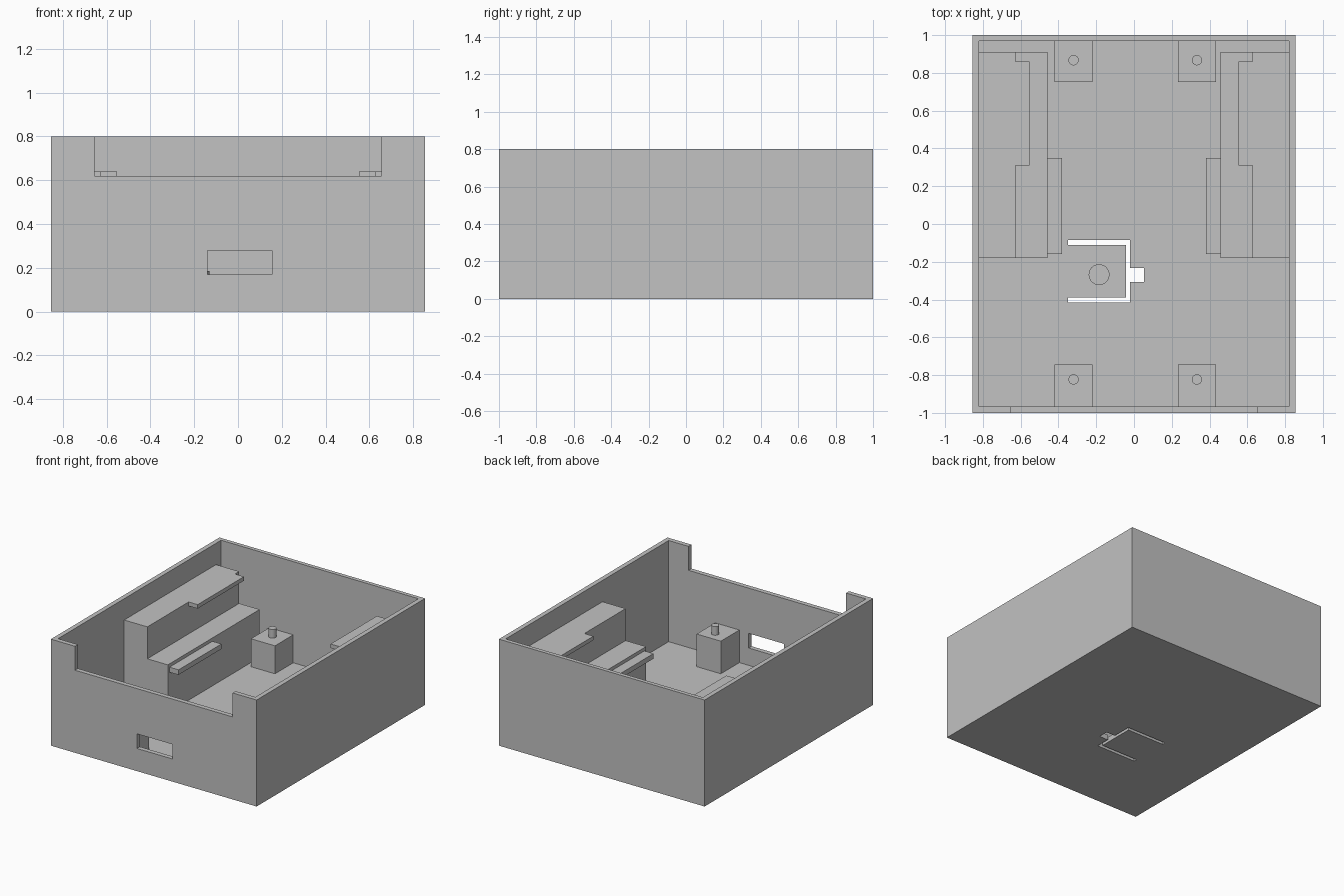
import bpy
import bmesh
from mathutils import Matrix

cube = bpy.data.objects.get("Cube")
if cube:
    bpy.data.objects.remove(cube, do_unlink=True)

# Single plastic colour
GREY = (0.54, 0.54, 0.54, 1.0)
plastic = bpy.data.materials.new("grey_plastic")
plastic.use_nodes = True
plastic.diffuse_color = GREY
plastic.node_tree.nodes["Principled BSDF"].inputs["Base Color"].default_value = GREY


def finish(name, bm):
    mesh = bpy.data.meshes.new(name)
    bm.to_mesh(mesh)
    bm.free()
    mesh.materials.append(plastic)
    obj = bpy.data.objects.new(name, mesh)
    bpy.context.collection.objects.link(obj)
    return obj


def box(name, xs, ys, zs):
    """Axis-aligned block from its (low, high) extents."""
    bm = bmesh.new()
    bmesh.ops.create_cube(bm, size=1)
    spans = (xs, ys, zs)
    size = Matrix.Diagonal([hi - lo for lo, hi in spans] + [1])
    centre = Matrix.Translation([(lo + hi) / 2 for lo, hi in spans])
    bmesh.ops.transform(bm, matrix=centre @ size, verts=bm.verts)
    return finish(name, bm)


def pin(name, x, y, radius, bottom, top):
    """Upright round pin, smooth round its side."""
    bm = bmesh.new()
    bmesh.ops.create_cone(bm, cap_ends=True, segments=32, radius1=radius, radius2=radius,
                          depth=top - bottom,
                          matrix=Matrix.Translation((x, y, (bottom + top) / 2)))
    for face in bm.faces:
        face.smooth = abs(face.normal.z) < 0.5
    for edge in bm.edges:
        edge.smooth = all(f.smooth for f in edge.link_faces)
    return finish(name, bm)


def cut(target, xs, ys, zs):
    """Remove a block from the target."""
    cutter = box("cutter", xs, ys, zs)
    cutter.hide_render = True
    mod = target.modifiers.new("cut", 'BOOLEAN')
    mod.operation = 'DIFFERENCE'
    mod.solver = 'EXACT'
    mod.object = cutter
    bpy.context.view_layer.objects.active = target
    bpy.ops.object.modifier_apply(modifier=mod.name)
    bpy.data.objects.remove(cutter, do_unlink=True)


FLOOR = 0.04
BASE = FLOOR - 0.01      # parts sink slightly into the floor
WALL = 0.82              # inner face of the side walls

# Open tray with a lowered front lip and a port window
tray = box("tray", (-0.855, 0.855), (-1, 1), (0, 0.8))
cut(tray, (-WALL, WALL), (-0.965, 0.97), (FLOOR, 1))
cut(tray, (-0.655, 0.655), (-1.1, -0.9), (0.62, 1))
cut(tray, (-0.14, 0.155), (-1.1, -0.9), (0.17, 0.28))

# Slits in the floor that free a springy button tongue
through = (-0.1, 0.1)
cut(tray, (-0.35, -0.03), (-0.11, -0.085), through)
cut(tray, (-0.35, -0.03), (-0.415, -0.39), through)
cut(tray, (-0.042, -0.02), (-0.415, -0.085), through)
cut(tray, (-0.03, 0.053), (-0.307, -0.232), through)
pin("button_post", -0.185, -0.268, 0.055, BASE, 0.185)


def side_box(side, name, inner, outer, ys, zs):
    """Block on one side, given by its distances from the centre line."""
    xs = sorted((side * inner, side * outer))
    return box(name, xs, ys, zs)


# Stepped side supports with their retaining tabs
for side, label in ((1, "left"), (-1, "right")):
    side_box(side, label + "_upper_support", 0.6275, WALL + 0.01, (-0.18, 0.91), (BASE, 0.64))
    side_box(side, label + "_lower_step", 0.4575, 0.64, (-0.18, 0.91), (BASE, 0.40))
    side_box(side, label + "_upper_tab", 0.5525, 0.64, (0.31, 0.86), (0.61, 0.64))
    side_box(side, label + "_lower_tab", 0.3825, 0.47, (-0.16, 0.35), (0.337, 0.375))

# Mounting blocks with locating pins along the front and back walls
for label, ys, pin_y, top in (("back", (0.753, 0.98), 0.867, 0.25),
                              ("front", (-0.975, -0.745), -0.823, 0.285)):
    for side, xs, pin_x in (("left", (0.232, 0.433), 0.333),
                            ("right", (-0.42, -0.22), -0.32)):
        name = label + "_" + side
        box(name + "_mount", xs, ys, (BASE, top))
        pin(name + "_pin", pin_x, pin_y, 0.027, top - 0.01, top + 0.065)
